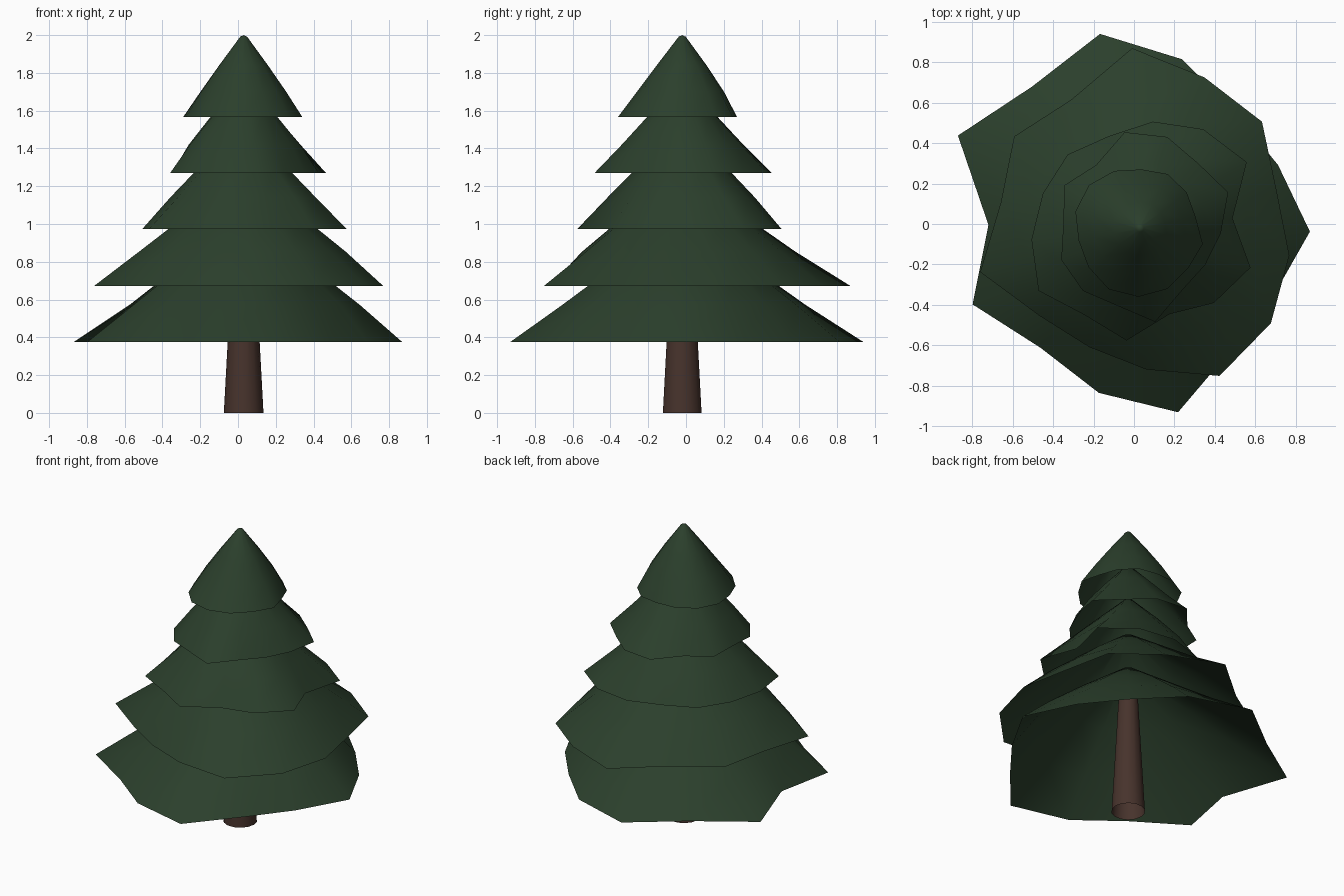
import bpy
import bmesh
from math import cos, sin, radians, tau

cube = bpy.data.objects.get("Cube")
if cube:
    bpy.data.objects.remove(cube, do_unlink=True)

SIDES = 14
CENTRE_X, CENTRE_Y = 0.03, -0.02


def make_material(name, rgb):
    material = bpy.data.materials.new(name)
    material.use_nodes = True
    colour = (*rgb, 1.0)
    material.diffuse_color = colour
    shader = next(n for n in material.node_tree.nodes if n.type == "BSDF_PRINCIPLED")
    shader.inputs["Base Color"].default_value = colour
    return material


def add_ring(bm, radii, height, turn):
    """Add one horizontal loop of vertices around the trunk axis."""
    ring = []
    for index, radius in enumerate(radii):
        angle = turn + tau * index / len(radii)
        ring.append(bm.verts.new((CENTRE_X + radius * cos(angle),
                                  CENTRE_Y + radius * sin(angle), height)))
    return ring


def bridge(bm, lower, upper):
    """Join two loops with quads that face outwards."""
    count = len(lower)
    for index in range(count):
        following = (index + 1) % count
        bm.faces.new((lower[index], lower[following], upper[following], upper[index]))


def finish(bm, name, material, sharp_angle):
    mesh = bpy.data.meshes.new(name)
    bm.to_mesh(mesh)
    bm.free()
    mesh.materials.append(material)
    part = bpy.data.objects.new(name, mesh)
    bpy.context.collection.objects.link(part)
    bpy.ops.object.select_all(action="DESELECT")
    part.select_set(True)
    bpy.context.view_layer.objects.active = part
    bpy.ops.object.shade_smooth_by_angle(angle=radians(sharp_angle))


def make_tier(name, base, height, turn, rim_percent, material):
    """Open, ragged skirt that grows rounder towards a small blunt tip."""
    rim = [value / 100 for value in rim_percent]
    mean = sum(rim) / len(rim)
    # (height fraction, radius fraction, raggedness) of each loop
    profile = ((0, 1, 1), (0.31, 0.73, 0.5), (0.63, 0.42, 0.3), (0.98, 0.06, 0))
    bm = bmesh.new()
    rings = []
    for rise, scale, ragged in profile:
        radii = [scale * (mean + ragged * (radius - mean)) for radius in rim]
        rings.append(add_ring(bm, radii, base + rise * height, radians(turn)))
    for lower, upper in zip(rings, rings[1:]):
        bridge(bm, lower, upper)
    tip = bm.verts.new((CENTRE_X, CENTRE_Y, base + height))
    top = rings[-1]
    for index in range(SIDES):
        bm.faces.new((top[index], top[(index + 1) % SIDES], tip))
    finish(bm, name, material, 80)


def make_trunk(material):
    """Tapered open tube ending inside the lowest foliage."""
    bm = bmesh.new()
    foot = add_ring(bm, [0.105] * SIDES, 0, 0)
    crown = add_ring(bm, [0.06] * SIDES, 0.83, 0)
    bridge(bm, foot, crown)
    finish(bm, "trunk", material, 40)


foliage = make_material("dark pine green", (0.024, 0.050, 0.025))
bark = make_material("dark brown bark", (0.063, 0.033, 0.025))

make_trunk(bark)

# Foliage tiers: base height, tier height, turn in degrees, rim radii in percent
TIERS = {
    "bottom_foliage": (0.375, 0.64, -1.2,
                       (84, 75, 74, 86, 98, 88, 101, 75, 91, 77, 84, 93, 75, 74)),
    "lower_foliage": (0.673, 0.58, 15.4,
                      (70, 80, 81, 89, 72, 77, 70, 82, 66, 64, 70, 83, 80, 75)),
    "middle_foliage": (0.973, 0.54, 6,
                       (46, 62, 58, 53, 48, 51, 51, 54, 59, 51, 56, 45, 52, 58)),
    "upper_foliage": (1.27, 0.48, 22,
                      (47, 43, 47, 48, 38, 43, 38, 42, 42, 40, 47, 37, 37, 40)),
    "top_foliage": (1.567, 0.433, 11.4,
                    (28, 29, 30, 29, 31, 33, 33, 31, 32, 34, 34, 33, 31, 32)),
}
for tier_name, (base, height, turn, rim) in TIERS.items():
    make_tier(tier_name, base, height, turn, rim, foliage)
